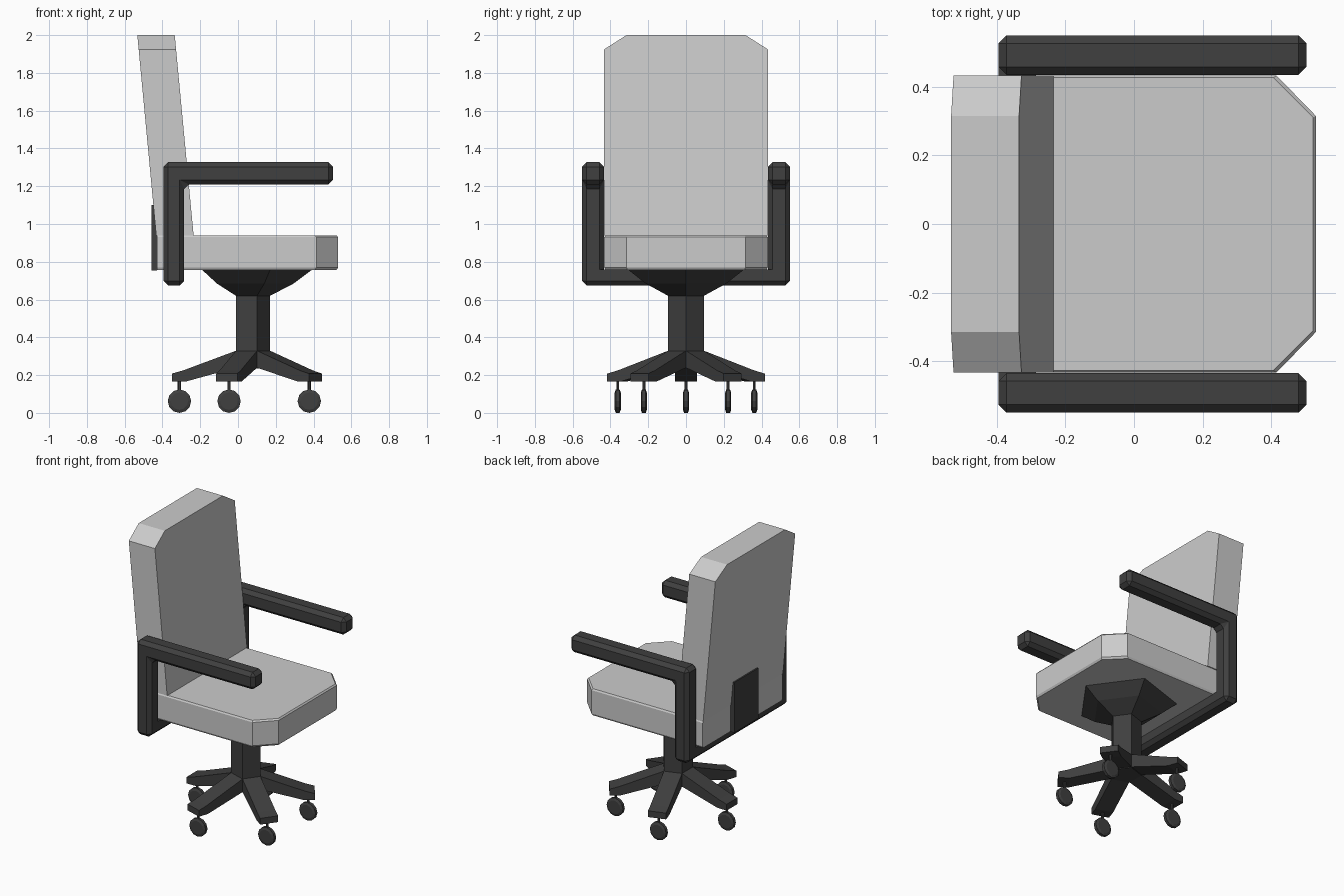
import bpy, bmesh, math
from mathutils import Matrix, Vector

if "Cube" in bpy.data.objects:
    bpy.data.objects.remove(bpy.data.objects["Cube"])

dark = bpy.data.materials.new("dark_plastic")
dark.diffuse_color = (0.05, 0.05, 0.05, 1)
dark.use_nodes = True
dark.node_tree.nodes["Principled BSDF"].inputs["Base Color"].default_value = dark.diffuse_color
CX = 0.07  # x of the swivel column


def finish(bm, name, mat=None, bevel=0.0):
    bmesh.ops.recalc_face_normals(bm, faces=bm.faces)
    me = bpy.data.meshes.new(name)
    bm.to_mesh(me)
    bm.free()
    ob = bpy.data.objects.new(name, me)
    bpy.context.collection.objects.link(ob)
    if mat:
        me.materials.append(mat)
    if bevel:
        m = ob.modifiers.new("bevel", 'BEVEL')
        m.width, m.segments, m.limit_method = bevel, 1, 'ANGLE'
        m.angle_limit = math.radians(50)
    return ob


def loft(name, rings, mat=None, bevel=0.0, matrix=None):
    """Join rings of equal point count and cap both ends."""
    bm = bmesh.new()
    vs = [[bm.verts.new(p) for p in r] for r in rings]
    n = len(vs[0])
    for a, b in zip(vs, vs[1:]):
        for i in range(n):
            j = (i + 1) % n
            bm.faces.new((a[i], a[j], b[j], b[i]))
    bm.faces.new(vs[0])
    bm.faces.new(vs[-1])
    if matrix:
        bm.transform(matrix)
    return finish(bm, name, mat, bevel)


def prism_xz(name, pts, y0, y1, mat=None, bevel=0.0, matrix=None):
    return loft(name, [[(x, y, z) for x, z in pts] for y in (y0, y1)], mat, bevel, matrix)


def circle(r, n, z, cx=0.0):
    return [(cx + r * math.cos(2 * math.pi * i / n), r * math.sin(2 * math.pi * i / n), z)
            for i in range(n)]


# Seat cushion with cut front corners
seat = [(-0.43, -0.433), (0.415, -0.433), (0.53, -0.315),
        (0.53, 0.315), (0.415, 0.433), (-0.43, 0.433)]
inset = [(x - 0.008 if x > 0 else x, y * 0.985) for x, y in seat]
loft("seat", [[(x, y, z) for x, y in ring] for ring, z in
              ((inset, 0.757), (seat, 0.77), (seat, 0.93), (inset, 0.94))])

# Leaning backrest with cut top corners
back = [(-0.433, 0.94), (-0.433, 1.925), (-0.315, 2.0),
        (0.315, 2.0), (0.433, 1.925), (0.433, 0.94)]
lean = lambda z: -0.1 * (z - 0.94) / 1.06
loft("backrest", [[(x + lean(z), y, z) for y, z in back] for x in (-0.433, -0.235)])

# Bracket behind the backrest
prism_xz("back_bracket", [(-0.458, 0.755), (-0.43, 0.755), (-0.43, 1.1), (-0.458, 1.1)],
         -0.13, 0.13, dark)

# Armrests and the bar joining them under the seat
arm = [(-0.395, 0.675), (-0.285, 0.675), (-0.285, 1.21), (0.503, 1.21),
       (0.503, 1.327), (-0.395, 1.327)]
for side, s in (("right", -1), ("left", 1)):
    prism_xz("armrest_" + side, arm, s * 0.434, s * 0.55, dark, 0.024)
prism_xz("arm_crossbar", [(-0.371, 0.675), (-0.309, 0.675), (-0.285, 0.699), (-0.285, 0.76),
                          (-0.395, 0.76), (-0.395, 0.699)], -0.5, 0.5, dark)

# Five-sided column flaring into the seat pan
loft("column_and_pan", [circle(r, 5, z, CX) for r, z in
                        ((0.1, 0.235), (0.1, 0.62), (0.225, 0.685), (0.325, 0.76))], dark)

# Five base legs, each with a stem and wheel
leg = [(0.078, 0.33), (0.36, 0.225), (0.42, 0.208), (0.42, 0.165), (0.35, 0.165), (0.078, 0.24)]
for i in range(5):
    a = math.radians(36 + 72 * i)
    place = Matrix.Translation((CX, 0, 0)) @ Matrix.Rotation(a, 4, 'Z')
    prism_xz(f"base_leg_{i + 1}", leg, -0.059, 0.059, dark, 0, place)
    hub = Vector((CX + 0.38 * math.cos(a), 0.38 * math.sin(a), 0))
    loft(f"caster_stem_{i + 1}", [circle(0.009, 6, z) for z in (0.1, 0.17)], dark, 0,
         Matrix.Translation(hub))
    spin = Matrix.Translation(hub + Vector((0, 0, 0.062))) @ Matrix.Rotation(math.pi / 2, 4, 'X')
    loft(f"caster_wheel_{i + 1}", [circle(r, 12, z) for r, z in
                                   ((0.046, -0.016), (0.062, -0.01), (0.062, 0.01), (0.046, 0.016))],
         dark, 0, spin)
